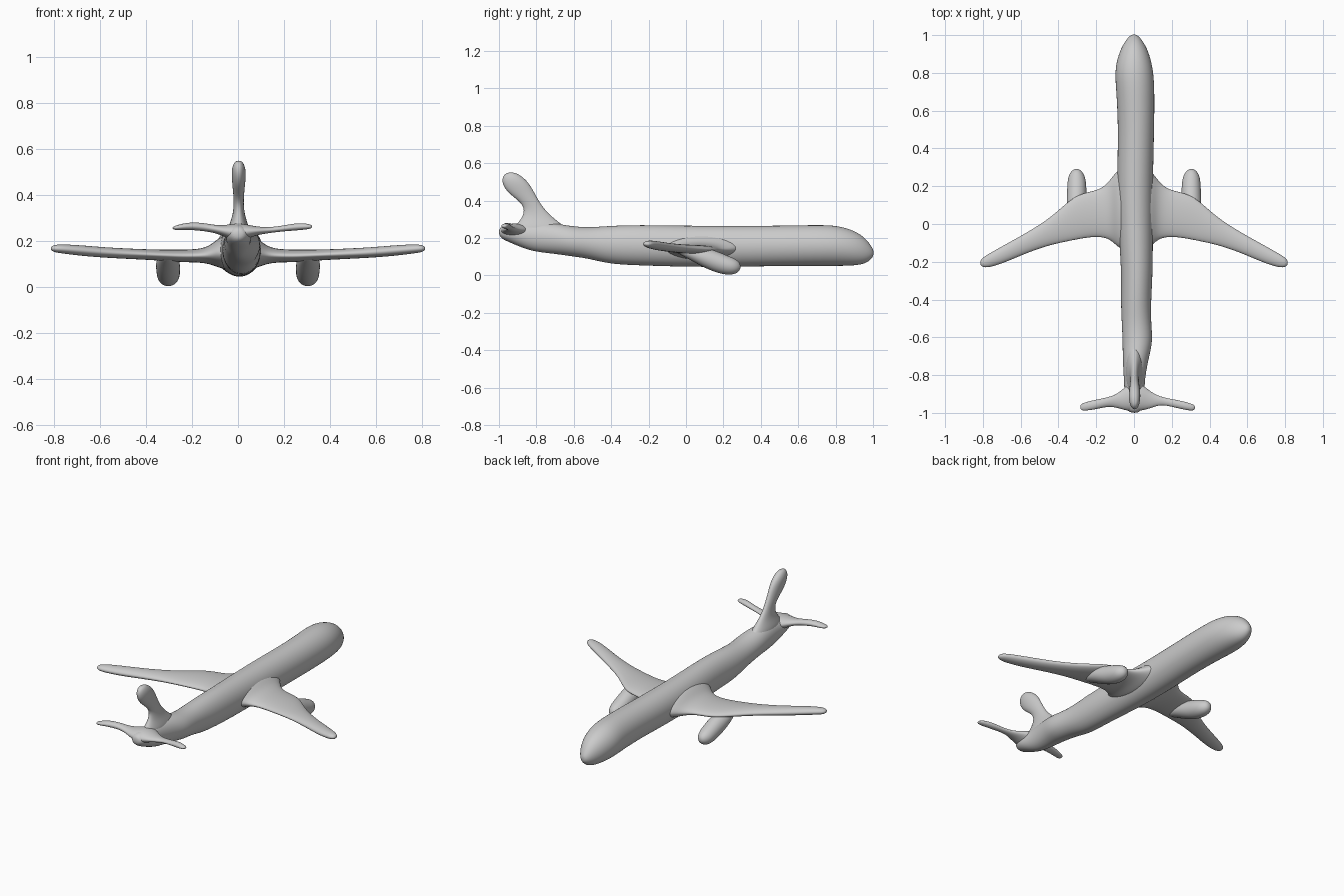
import bpy, bmesh
from math import cos, sin, tau
from mathutils import Vector

SIDES = 14


def loft(name, axis, sections, mirror=False):
    """Skin oval rings; section = (position on axis, min a, max a, min b, max b),
    where a and b are the two remaining axes in xyz order."""
    bm = bmesh.new()
    others = [i for i in range(3) if i != axis]
    rings = []
    for pos, a0, a1, b0, b1 in sections:
        ring = []
        for k in range(SIDES):
            t = tau * k / SIDES
            p = Vector((0, 0, 0))
            p[axis] = pos
            p[others[0]] = (a0 + a1) / 2 + (a1 - a0) / 2 * 1.03 * cos(t)
            p[others[1]] = (b0 + b1) / 2 + (b1 - b0) / 2 * 1.03 * sin(t)
            if mirror:
                p.x = -p.x
            ring.append(bm.verts.new(p))
        rings.append(ring)
    for r, s in zip(rings, rings[1:]):
        for k in range(SIDES):
            n = (k + 1) % SIDES
            bm.faces.new((r[k], r[n], s[n], s[k]))
    bm.faces.new(rings[0])
    bm.faces.new(rings[-1])
    bmesh.ops.recalc_face_normals(bm, faces=bm.faces)
    mesh = bpy.data.meshes.new(name)
    bm.to_mesh(mesh)
    bm.free()
    mesh.shade_smooth()
    obj = bpy.data.objects.new(name, mesh)
    bpy.context.collection.objects.link(obj)
    sub = obj.modifiers.new("Smooth", "SUBSURF")
    sub.levels = sub.render_levels = 2
    return obj


# Fuselage, tail to nose: y, x range, z range
loft("fuselage", 1, [
    (-1.0, -.015, .02, .215, .245),
    (-.985, -.04, .04, .195, .265),
    (-.94, -.055, .06, .175, .275),
    (-.87, -.05, .055, .145, .275),
    (-.80, -.055, .06, .125, .285),
    (-.70, -.06, .08, .115, .28),
    (-.62, -.06, .10, .103, .263),
    (-.52, -.065, .09, .09, .255),
    (-.41, -.07, .09, .06, .265),
    (-.25, -.066, .10, .053, .27),
    (0, -.085, .10, .045, .265),
    (.25, -.09, .10, .045, .265),
    (.5, -.083, .107, .05, .265),
    (.7, -.093, .109, .05, .27),
    (.81, -.103, .103, .05, .267),
    (.90, -.082, .082, .052, .24),
    (.96, -.053, .053, .062, .20),
    (.995, -.025, .025, .09, .15),
    (1.003, -.008, .008, .11, .13),
])

# Wings, root to tip: x, y range, z range
WING = [
    (.03, -.15, .32, .07, .235),
    (.085, -.125, .29, .085, .215),
    (.12, -.085, .24, .10, .18),
    (.17, -.067, .185, .108, .165),
    (.24, -.07, .17, .108, .163),
    (.31, -.083, .15, .113, .163),
    (.38, -.097, .09, .118, .164),
    (.46, -.115, .02, .122, .167),
    (.58, -.158, -.053, .128, .173),
    (.68, -.203, -.108, .136, .182),
    (.77, -.232, -.158, .147, .187),
    (.803, -.228, -.18, .153, .183),
    (.814, -.215, -.195, .162, .174),
]

# Engines under the wings, back to front: y, x range, z range
ENGINE = [
    (-.06, .285, .325, .125, .155),
    (.0, .265, .345, .095, .158),
    (.08, .252, .358, .05, .152),
    (.15, .252, .355, .018, .135),
    (.21, .252, .353, .003, .11),
    (.255, .26, .348, .004, .092),
    (.282, .278, .33, .018, .075),
    (.292, .295, .313, .038, .055),
]
for side, flip in (("right", False), ("left", True)):
    loft(side + "_wing", 0, WING, flip)
    loft(side + "_engine", 1, ENGINE, flip)

# Tail fin, base to top: z, x range, y range
loft("tail_fin", 2, [
    (.22, -.05, .055, -.95, -.60),
    (.27, -.04, .045, -.91, -.66),
    (.31, -.023, .03, -.872, -.715),
    (.36, -.018, .024, -.862, -.763),
    (.40, -.02, .026, -.895, -.788),
    (.44, -.024, .03, -.95, -.81),
    (.48, -.027, .034, -.978, -.832),
    (.515, -.027, .033, -.984, -.86),
    (.54, -.018, .024, -.972, -.895),
    (.55, -.006, .012, -.952, -.92),
])

# Tailplane, left tip to right tip: x, y range, z range
loft("tailplane", 0, [
    (-.285, -.98, -.96, .253, .261),
    (-.272, -.99, -.947, .247, .268),
    (-.21, -.983, -.932, .25, .284),
    (-.14, -.965, -.918, .243, .278),
    (-.09, -.972, -.902, .233, .268),
    (-.05, -.985, -.865, .215, .27),
    (.0, -.995, -.83, .19, .28),
    (.05, -.985, -.855, .215, .27),
    (.09, -.975, -.89, .228, .262),
    (.14, -.955, -.915, .236, .26),
    (.20, -.967, -.927, .243, .268),
    (.26, -.982, -.938, .247, .28),
    (.31, -.99, -.953, .252, .275),
    (.323, -.98, -.962, .258, .267),
])
